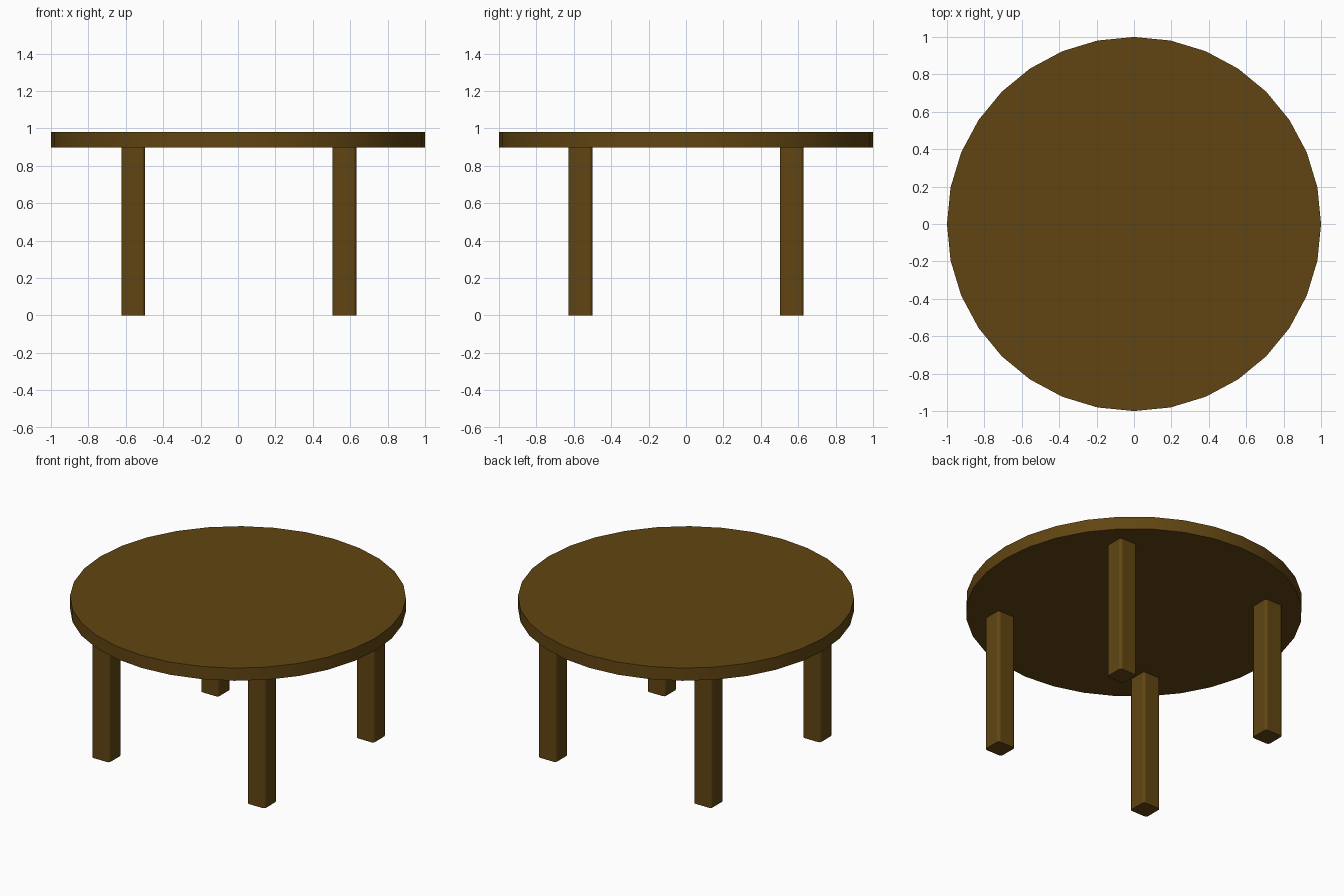
import bpy
import math

if "Cube" in bpy.data.objects:
    bpy.data.objects.remove(bpy.data.objects["Cube"])

wood = bpy.data.materials.new("brown_wood")
wood.diffuse_color = (0.12, 0.06, 0.006, 1)
wood.use_nodes = True
wood.node_tree.nodes["Principled BSDF"].inputs["Base Color"].default_value = wood.diffuse_color


def finish(obj, name):
    obj.name = name
    obj.data.materials.append(wood)
    bpy.ops.object.shade_smooth_by_angle(angle=math.radians(35))


def leg(name, x, y):
    """Square post with rounded upright edges, reaching from floor to top."""
    bpy.ops.mesh.primitive_cube_add(size=1, location=(x, y, 0.45))
    obj = bpy.context.object
    obj.scale = (0.127, 0.127, 0.9)
    bpy.ops.object.transform_apply(location=False, rotation=False, scale=True)
    # bevel only the four upright edges
    weights = obj.data.attributes.new("bevel_weight_edge", 'FLOAT', 'EDGE')
    for e in obj.data.edges:
        a, b = (obj.data.vertices[i].co for i in e.vertices)
        weights.data[e.index].value = 1.0 if abs(a.z - b.z) > 0.5 else 0.0
    bevel = obj.modifiers.new("rounded_edges", 'BEVEL')
    bevel.limit_method = 'WEIGHT'
    bevel.width = 0.014
    bevel.segments = 2
    finish(obj, name)


# Round table top
bpy.ops.mesh.primitive_cylinder_add(vertices=32, radius=1, depth=0.083,
                                    location=(0, 0, 0.9385))
finish(bpy.context.object, "table_top")

# Four legs
for side, x in (("left", -0.56), ("right", 0.569)):
    for end, y in (("front", -0.564), ("back", 0.566)):
        leg(f"{end}_{side}_leg", x, y)
